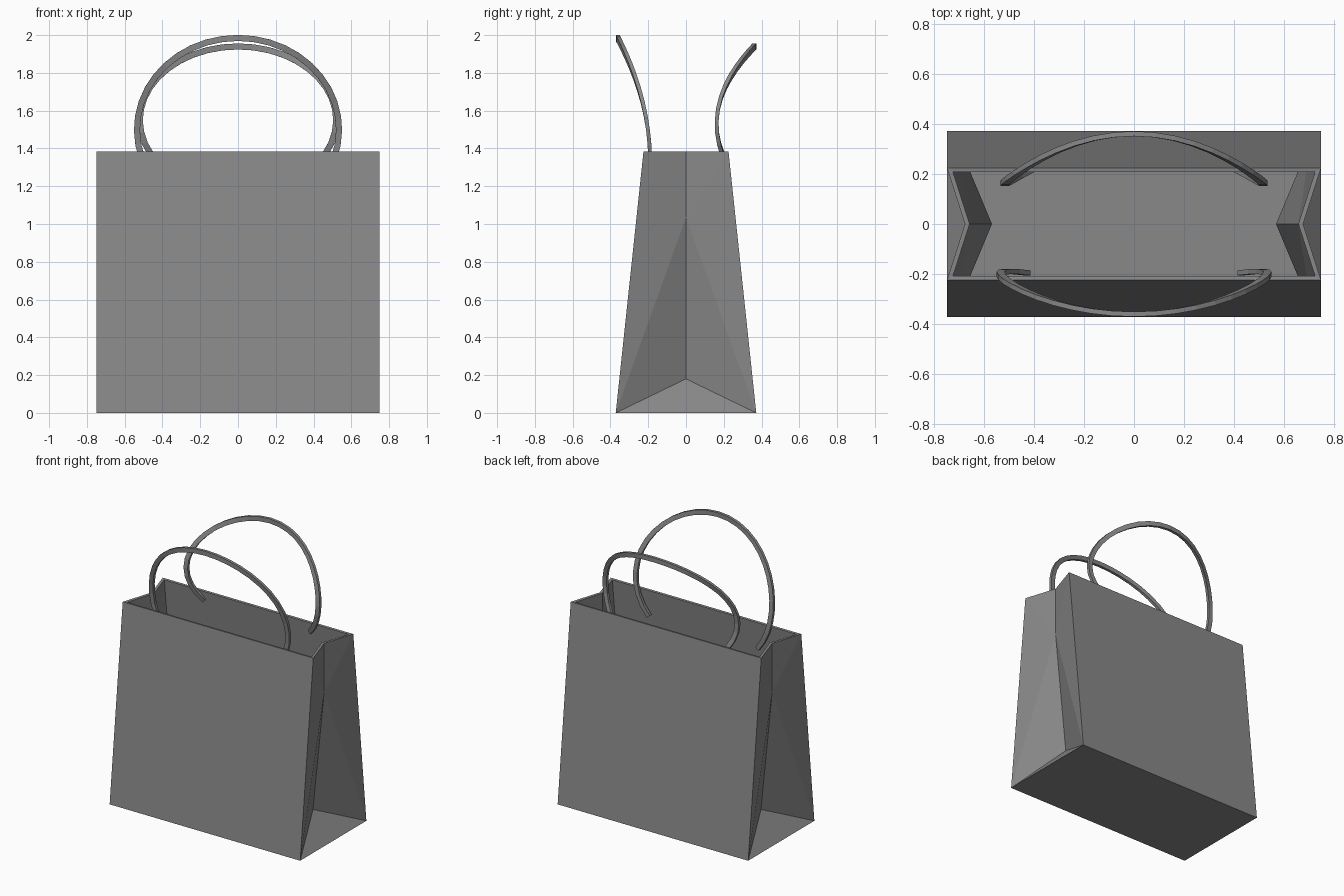
import bpy, bmesh, math
from mathutils import Vector

old = bpy.data.objects.get("Cube")
if old:
    bpy.data.objects.remove(old, do_unlink=True)

paper = bpy.data.materials.new("grey_paper")
paper.use_nodes = True
GREY = (0.25, 0.25, 0.25, 1)
paper.diffuse_color = GREY
shader = paper.node_tree.nodes["Principled BSDF"]
shader.inputs["Base Color"].default_value = GREY
shader.inputs["Roughness"].default_value = 0.8


def finish(bm, name):
    mesh = bpy.data.meshes.new(name)
    bm.to_mesh(mesh)
    bm.free()
    mesh.materials.append(paper)
    obj = bpy.data.objects.new(name, mesh)
    bpy.context.collection.objects.link(obj)
    return obj


# Bag body: tapered panels with inward-folded side gussets
W, D_BOTTOM, D_TOP, H = 0.75, 0.372, 0.225, 1.385
bm = bmesh.new()
base, rim, fold_top = {}, {}, {}
for sx in (-1, 1):
    for sy in (-1, 1):
        base[sx, sy] = bm.verts.new((sx * W, sy * D_BOTTOM, 0))
        rim[sx, sy] = bm.verts.new((sx * W, sy * D_TOP, H))
for sx in (-1, 1):
    low = bm.verts.new((sx * 0.59, 0, 0.18))
    kink = bm.verts.new((sx * 0.678, 0, 1.035))
    fold_top[sx] = bm.verts.new((sx * 0.678, 0, H))
    bm.faces.new((base[sx, -1], base[sx, 1], low))
    for sy in (-1, 1):
        b, r = base[sx, sy], rim[sx, sy]
        bm.faces.new((b, low, kink))
        bm.faces.new((b, kink, r))
        bm.faces.new((r, kink, fold_top[sx]))
for sy in (-1, 1):
    bm.faces.new((base[-1, sy], base[1, sy], rim[1, sy], rim[-1, sy]))
bm.faces.new((base[-1, -1], base[-1, 1], base[1, 1], base[1, -1]))
# A temporary lid closes the shell so the normals face outward
lid = bm.faces.new((rim[-1, -1], rim[1, -1], fold_top[1],
                    rim[1, 1], rim[-1, 1], fold_top[-1]))
bmesh.ops.recalc_face_normals(bm, faces=bm.faces)
bmesh.ops.delete(bm, geom=[lid], context='FACES_ONLY')
bag = finish(bm, "bag_body")
wall = bag.modifiers.new("paper_thickness", 'SOLIDIFY')
wall.thickness = 0.018
wall.offset = -1
wall.use_even_offset = True


# Handles: flat cord swept along an arch that leans outward
def handle(name, side, half_width, z_mid, rise, y_low, z_low, lean, end_deg):
    def point(a):
        z = z_mid + rise * math.cos(a)
        return Vector((half_width * math.sin(a), side * (y_low + lean * (z - z_low) ** 2), z))

    bm = bmesh.new()
    steps, end = 28, math.radians(end_deg)
    rings = []
    for i in range(steps + 1):
        a = -end + 2 * end * i / steps
        p = point(a)
        t = (point(a + 0.01) - point(a - 0.01)).normalized()
        across = Vector((0, 1, 0))
        across = (across - t * across.dot(t)).normalized()
        out = t.cross(across)
        rings.append([bm.verts.new(p + out * u * 0.016 + across * v * 0.010)
                      for u, v in ((-1, -1), (1, -1), (1, 1), (-1, 1))])
    for r, s in zip(rings, rings[1:]):
        for k in range(4):
            m = (k + 1) % 4
            bm.faces.new((r[k], r[m], s[m], s[k]))
    bm.faces.new(rings[0])
    bm.faces.new(rings[-1])
    bmesh.ops.recalc_face_normals(bm, faces=bm.faces)
    return finish(bm, name)


handle("front_handle", -1, 0.535, 1.50, 0.485, 0.19, 1.33, 0.40, 127)
handle("back_handle", 1, 0.52, 1.55, 0.39, 0.162, 1.53, 1.19, 127)
